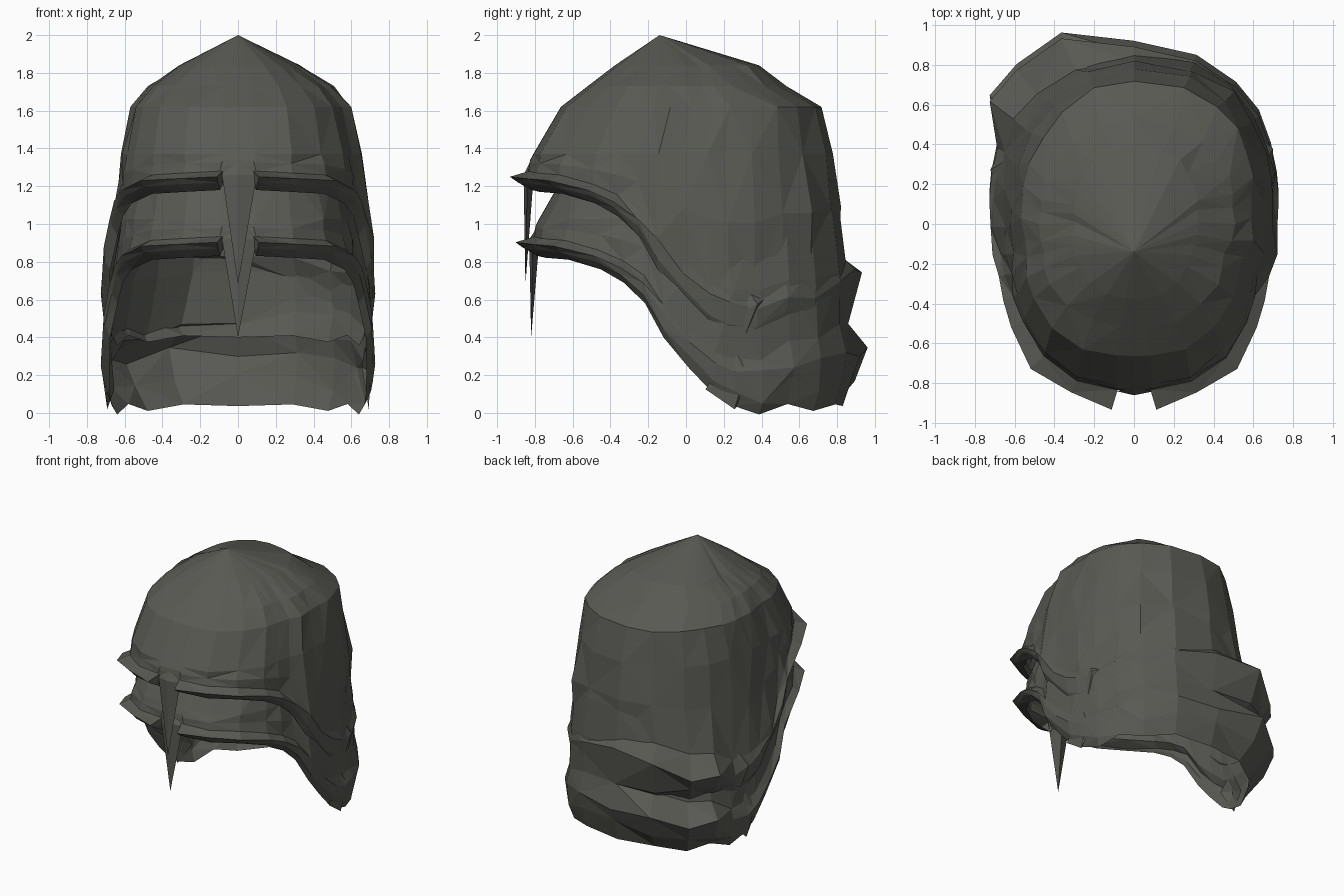
import bpy, bmesh, math, random
from mathutils import Vector

random.seed(4)
cube = bpy.data.objects.get("Cube")
if cube:
    bpy.data.objects.remove(cube)

mat = bpy.data.materials.new("dark olive grey")
mat.use_nodes = True
COLOUR = (0.1, 0.1, 0.088, 1)
mat.diffuse_color = COLOUR
mat.node_tree.nodes["Principled BSDF"].inputs["Base Color"].default_value = COLOUR

# Plan sections of the cap: height, half width, front y, back y
SECTIONS = [(2.0, 0, -.14, -.14), (1.86, .28, -.35, .37), (1.73, .48, -.52, .52),
            (1.64, .57, -.65, .72), (1.48, .62, -.75, .77), (1.33, .64, -.83, .78),
            (1.05, .68, -.85, .82), (.8, .7, -.85, .82), (.3, .7, -.85, .82)]

# Half the rim from front to back: angle, rim height, flare
RIM = [(0, 1.24, 0), (4.5, 1.24, 0), (5.5, 1.21, .1), (22, 1.2, .06), (42, 1.19, .08),
       (60, 1.14, .05), (70, 1.07, .04), (78, .96, .03), (84, .78, .02), (90, .62, .02),
       (96, .48, .03), (102, .42, .03), (112, .37, .03), (125, .42, .06), (140, .38, .05),
       (160, .41, .07), (180, .40, .07)]


def section(z):
    """Half width, front and back of the cap at one height."""
    z = max(min(z, 2.0), .3)
    for a, b in zip(SECTIONS, SECTIONS[1:]):
        if z >= b[0]:
            t = (a[0] - z) / (a[0] - b[0])
            return [p + (q - p) * t for p, q in zip(a[1:], b[1:])]


def soft_power(v, power):
    return math.copysign(abs(v) ** power, v)


def shell_point(angle, z, flare=0):
    """Point on the boxy shell, slightly cut at the back right corner."""
    w, front, back = section(z)
    s, c = math.sin(angle), math.cos(angle)
    power = .8
    if z > .9:
        w *= 1.04 if s > 0 and c < .2 else .97
        if s < 0 and c < 0:
            power = .95
    s, c = soft_power(s, power), soft_power(c, power)
    mid, half = (front + back) / 2, (back - front) / 2
    return Vector((w * s + flare * s, mid - (half + flare) * c, z))


def finish(name, bm):
    bmesh.ops.recalc_face_normals(bm, faces=bm.faces)
    mesh = bpy.data.meshes.new(name)
    bm.to_mesh(mesh)
    bm.free()
    mesh.materials.append(mat)
    obj = bpy.data.objects.new(name, mesh)
    bpy.context.collection.objects.link(obj)
    return obj


def cap(name, scale_z, drop, back_shift):
    """Open faceted dome whose rim sweeps from brow to nape and flares out."""
    columns = [(math.radians(a), z, f) for a, z, f in RIM]
    columns += [(-a, z, f) for a, z, f in columns[-2:0:-1]]
    bm = bmesh.new()

    def add(p):
        return bm.verts.new((p.x, p.y + back_shift, p.z * scale_z + drop))

    apex = add(Vector((0, -.14, 2)))
    grid = []
    for angle, rim, flare in columns:
        back = max(0, (1 - math.cos(angle)) / 2 - .3) / .7
        if .6 < back < .97:
            flare = flare + .09 if angle < 0 else flare * .6
        root = rim + .07 + .36 * back
        rough = .012 if abs(angle) > .15 else 0
        column = []
        for z in (1.84, 1.73, 1.62, 1.37, (1.37 + root) / 2, root):
            p = shell_point(angle, z, random.uniform(-rough, rough))
            column.append(add(p))
        jag = random.uniform(-.06, .06) * back
        column.append(add(shell_point(angle, rim + .04 + .26 * back + jag, flare)))
        column.append(add(shell_point(angle, rim + .01 + .12 * back - jag, flare * .55)))
        column.append(add(shell_point(angle, rim - .03 * (1 - back), -.02)))
        grid.append(column)

    # Facets between neighbouring columns
    for i, left in enumerate(grid):
        right = grid[(i + 1) % len(grid)]
        bm.faces.new((apex, left[0], right[0]))
        for k in range(len(left) - 1):
            a, b, c, d = left[k], left[k + 1], right[k + 1], right[k]
            if (i + k) % 2:
                bm.faces.new((a, b, c))
                bm.faces.new((a, c, d))
            else:
                bm.faces.new((a, b, d))
                bm.faces.new((b, c, d))
    return finish(name, bm)


def spike(name, top, shoulder, tip, y):
    """Thin pointed nose guard running down from the brow."""
    bm = bmesh.new()
    corners = [(0, y + .03, top), (-.085, y + .01, shoulder), (0, y, tip),
               (.1, y + .01, shoulder), (0, y + .04, shoulder - .05), (0, y - .01, shoulder)]
    peak, left, point, right, rear, fore = [bm.verts.new(c) for c in corners]
    for side in (left, right):
        for ridge in (rear, fore):
            bm.faces.new((peak, side, ridge))
            bm.faces.new((point, side, ridge))
    return finish(name, bm)


def shard(name, angle, low, high, out):
    """Jagged folded flap standing off the shell."""
    a, da = math.radians(angle), math.radians(9)
    bm = bmesh.new()
    foot = bm.verts.new(shell_point(a, low, out * .3))
    peak = bm.verts.new(shell_point(a + da * .4, low * .4 + high * .6, out))
    head = bm.verts.new(shell_point(a, high, -.01))
    ends = [bm.verts.new(shell_point(a + s * da, (low + high) / 2 + s * .06)) for s in (-1, 1)]
    for e in ends:
        bm.faces.new((foot, peak, e))
        bm.faces.new((peak, head, e))
    return finish(name, bm)


cap("upper_cap", 1, 0, 0)
cap("lower_cap", 1.02, -.372, .03)
spike("upper_nose_spike", 1.34, 1.26, .68, -.85)
spike("lower_nose_spike", .98, .92, .40, -.82)

# Torn flaps behind the cheeks
for side, label in ((1, "left"), (-1, "right")):
    shard(f"upper_torn_flap_{label}", 108 * side, .42, .68, .04)
    shard(f"lower_torn_flap_{label}", 104 * side, .02, .35, .03)
